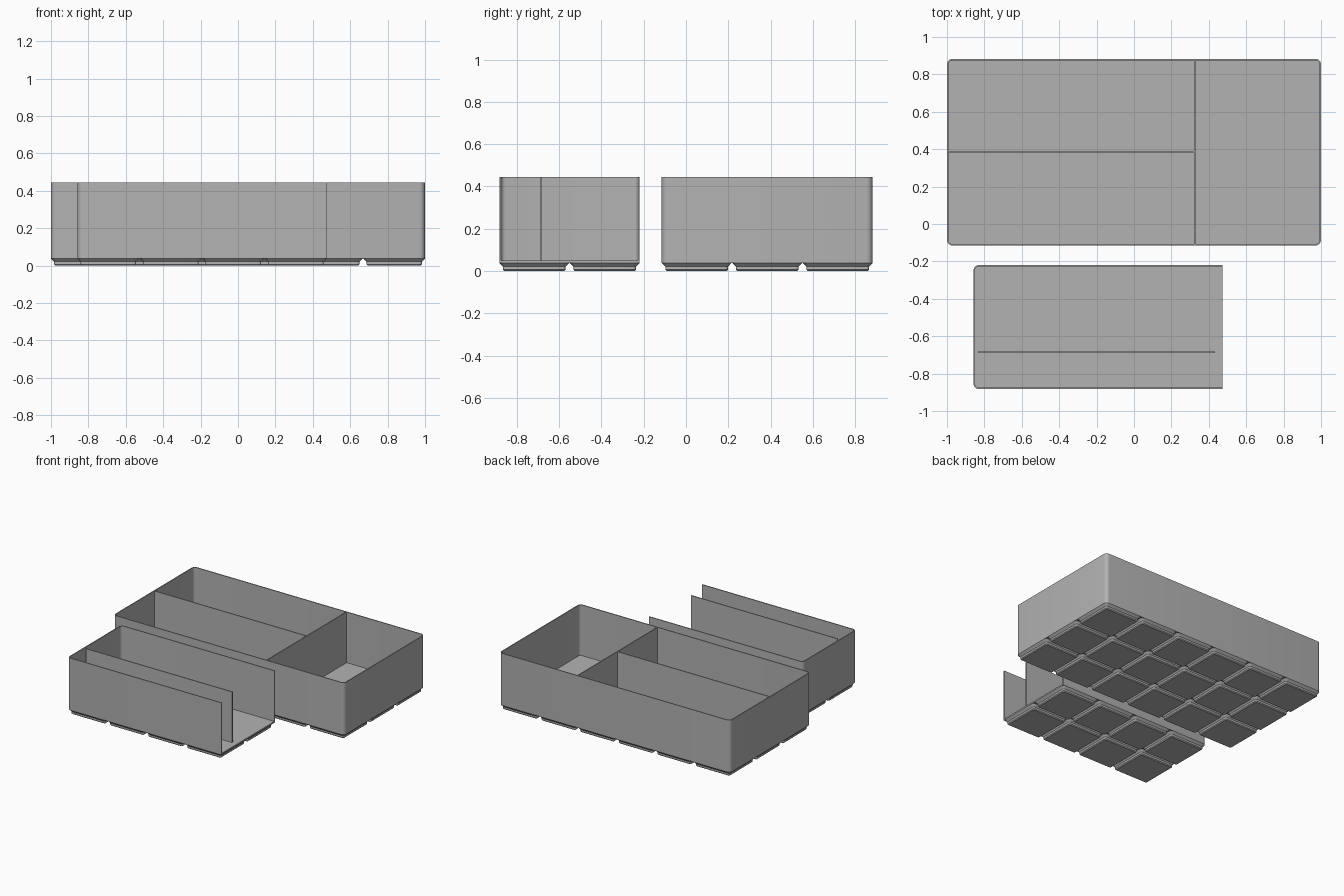
import bpy, bmesh, math

if "Cube" in bpy.data.objects:
    bpy.data.objects.remove(bpy.data.objects["Cube"])

CELL = 0.334      # grid pitch
GAP = 0.004       # clearance around the outside
R = 0.03          # outer corner radius
WALL = 0.0078
BASE, FLOOR, TOP = 0.038, 0.049, 0.445

grey = bpy.data.materials.new("plain grey")
grey.diffuse_color = (0.45, 0.45, 0.45, 1)
grey.use_nodes = True
grey.node_tree.nodes["Principled BSDF"].inputs["Base Color"].default_value = grey.diffuse_color


def outline(x0, x1, y0, y1, r, seg=6, square_right=False):
    """Rounded rectangle, counter-clockwise, starting at the lower right
    when square_right is set the two right corners stay sharp."""
    corners = [(x1, y1, -1, -1, 0), (x0, y1, 1, -1, 90),
               (x0, y0, 1, 1, 180), (x1, y0, -1, 1, 270)]
    pts = []
    for cx, cy, sx, sy, a in corners:
        if square_right and sx < 0:
            pts.append((cx, cy))
            continue
        for i in range(seg + 1):
            t = math.radians(a + 90 * i / seg)
            pts.append((cx + sx * r + r * math.cos(t), cy + sy * r + r * math.sin(t)))
    return pts


def ring(bm, pts, z):
    return [bm.verts.new((x, y, z)) for x, y in pts]


def bridge(bm, a, b, closed=True):
    n = len(a)
    for i in range(n if closed else n - 1):
        j = (i + 1) % n
        bm.faces.new((a[i], a[j], b[j], b[i]))


def loft(bm, rings):
    """Skin stacked rings and cap both ends."""
    for a, b in zip(rings, rings[1:]):
        bridge(bm, a, b)
    bm.faces.new(rings[0][::-1])
    bm.faces.new(rings[-1])


def finish(bm, name):
    bmesh.ops.recalc_face_normals(bm, faces=bm.faces)
    mesh = bpy.data.meshes.new(name)
    bm.to_mesh(mesh)
    bm.free()
    mesh.materials.append(grey)
    ob = bpy.data.objects.new(name, mesh)
    bpy.context.collection.objects.link(ob)
    bpy.context.view_layer.objects.active = ob
    ob.select_set(True)
    bpy.ops.object.shade_smooth_by_angle(angle=math.radians(30))
    ob.select_set(False)
    return ob


def feet(name, x0, y0, nx, ny):
    """Grid of stepped, chamfered feet."""
    bm = bmesh.new()
    steps = [(0, 0.0235), (0.0064, 0.017), (0.0207, 0.017), (BASE, 0.0)]
    for i in range(nx):
        for j in range(ny):
            x, y = x0 + i * CELL, y0 + j * CELL
            w = CELL - GAP
            loft(bm, [ring(bm, outline(x + d, x + w - d, y + d, y + w - d, R - d), z)
                      for z, d in steps])
    finish(bm, name)


def panel(name, x0, x1, y0, y1):
    """Upright divider standing on the floor."""
    bm = bmesh.new()
    pts = [(x0, y0), (x1, y0), (x1, y1), (x0, y1)]
    loft(bm, [ring(bm, pts, FLOOR), ring(bm, pts, TOP)])
    finish(bm, name)


# Large closed bin
X0, X1, Y0, Y1 = -1.0, 1.0, -0.115, 0.883
outer = outline(X0, X1, Y0, Y1, R)
inner = outline(X0 + WALL, X1 - WALL, Y0 + WALL, Y1 - WALL, R - WALL)
bm = bmesh.new()
loft(bm, [ring(bm, outer, BASE), ring(bm, outer, TOP),
          ring(bm, inner, TOP), ring(bm, inner, FLOOR)])
finish(bm, "large_bin")
feet("large_bin_feet", X0, Y0, 6, 3)
H = WALL / 2
panel("cross_divider", 0.324 - H, 0.324 + H, Y0 + WALL, Y1 - WALL)
panel("long_divider", X0 + WALL, 0.324 - H, 0.387 - H, 0.387 + H)

# Small bin, open at the right end
x0, x1, y0, y1 = -0.858, 0.474, -0.883, -0.219
outer = outline(x0, x1, y0, y1, R, square_right=True)
inner = outline(x0 + WALL, x1, y0 + WALL, y1 - WALL, R - WALL, square_right=True)
bm = bmesh.new()
loft(bm, [ring(bm, outer, BASE), ring(bm, outer, FLOOR)])
finish(bm, "small_bin_floor")
bm = bmesh.new()
loops = [ring(bm, p, z) for p, z in ((outer, FLOOR), (outer, TOP), (inner, TOP), (inner, FLOOR))]
for k in range(4):
    bridge(bm, loops[k], loops[(k + 1) % 4], closed=False)
for e in (0, -1):
    bm.faces.new([l[e] for l in loops])
finish(bm, "small_bin_walls")
feet("small_bin_feet", x0, y0, 4, 2)
panel("small_bin_divider", -0.835, 0.432, -0.685 - H, -0.685 + H)
